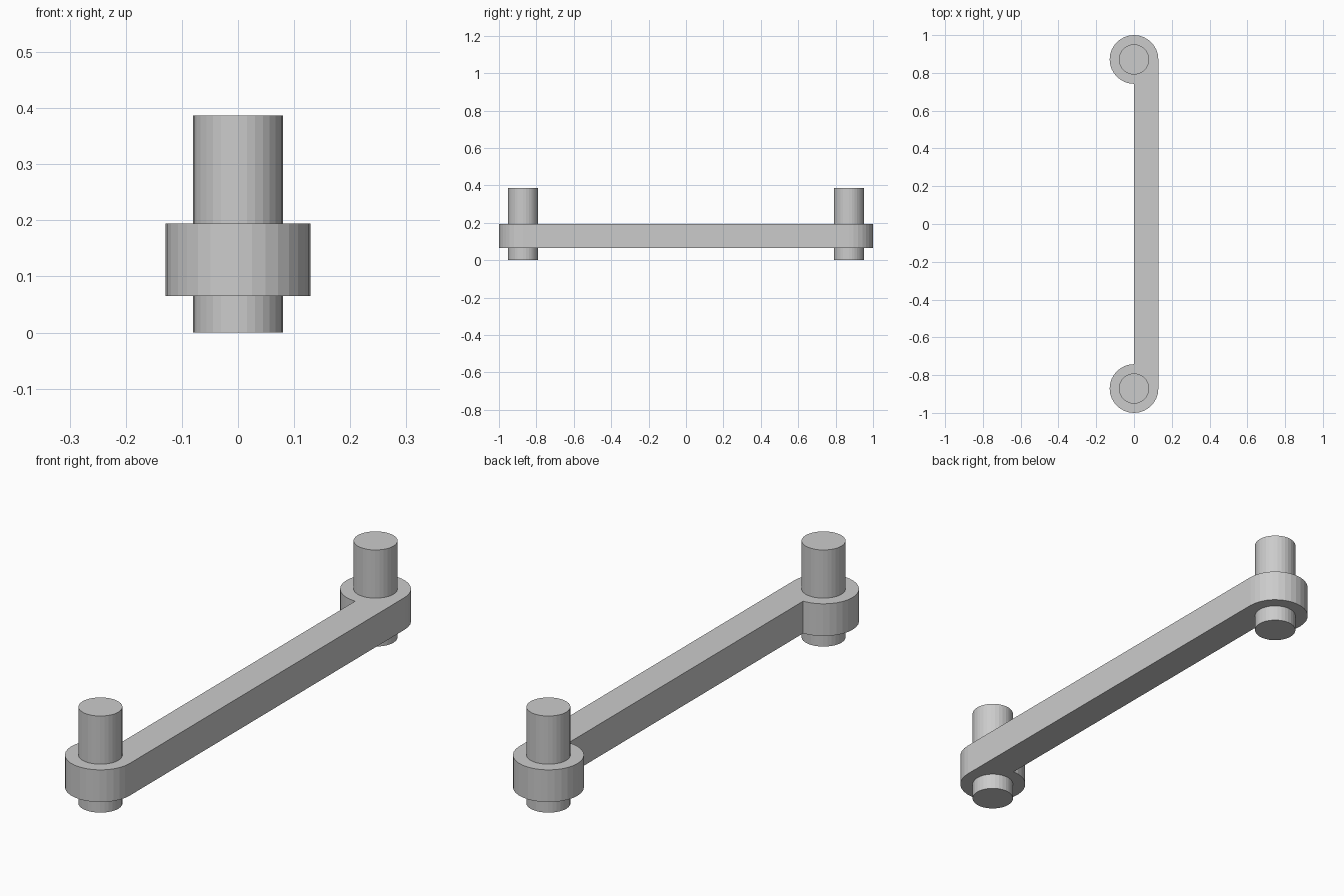
import bpy, bmesh
from math import cos, sin, pi

if "Cube" in bpy.data.objects:
    bpy.data.objects.remove(bpy.data.objects["Cube"])

R_BOSS, R_PIN = 0.129, 0.08
Y_PIN = 1.0 - R_BOSS
Z_LOW, Z_HIGH, Z_TOP = 0.065, 0.194, 0.387
SIDES = 32


def arc(cy, radius, first, last):
    """Points on a circle at (0, cy), between two segment indices."""
    step = 2 * pi / SIDES
    return [(radius * cos(i * step), cy + radius * sin(i * step))
            for i in range(first, last)]


def extrude_outline(name, outline, z0, z1):
    bm = bmesh.new()
    face = bm.faces.new([bm.verts.new((x, y, z0)) for x, y in outline])
    result = bmesh.ops.extrude_face_region(bm, geom=[face], use_keep_orig=True)
    top = [g for g in result["geom"] if isinstance(g, bmesh.types.BMVert)]
    bmesh.ops.translate(bm, verts=top, vec=(0, 0, z1 - z0))
    bmesh.ops.recalc_face_normals(bm, faces=bm.faces)
    mesh = bpy.data.meshes.new(name)
    bm.to_mesh(mesh)
    bm.free()
    obj = bpy.data.objects.new(name, mesh)
    bpy.context.collection.objects.link(obj)
    return obj


# Link arm: two round bosses joined by a bar along the +x side
q = SIDES // 4
outline = arc(Y_PIN, R_BOSS, 0, 3 * q + 1) + arc(-Y_PIN, R_BOSS, q, 4 * q + 1)
extrude_outline("link_arm", outline, Z_LOW, Z_HIGH)

# Pins through both bosses
for name, side in (("front_pin", -1), ("back_pin", 1)):
    extrude_outline(name, arc(side * Y_PIN, R_PIN, 0, SIDES), 0, Z_TOP)
